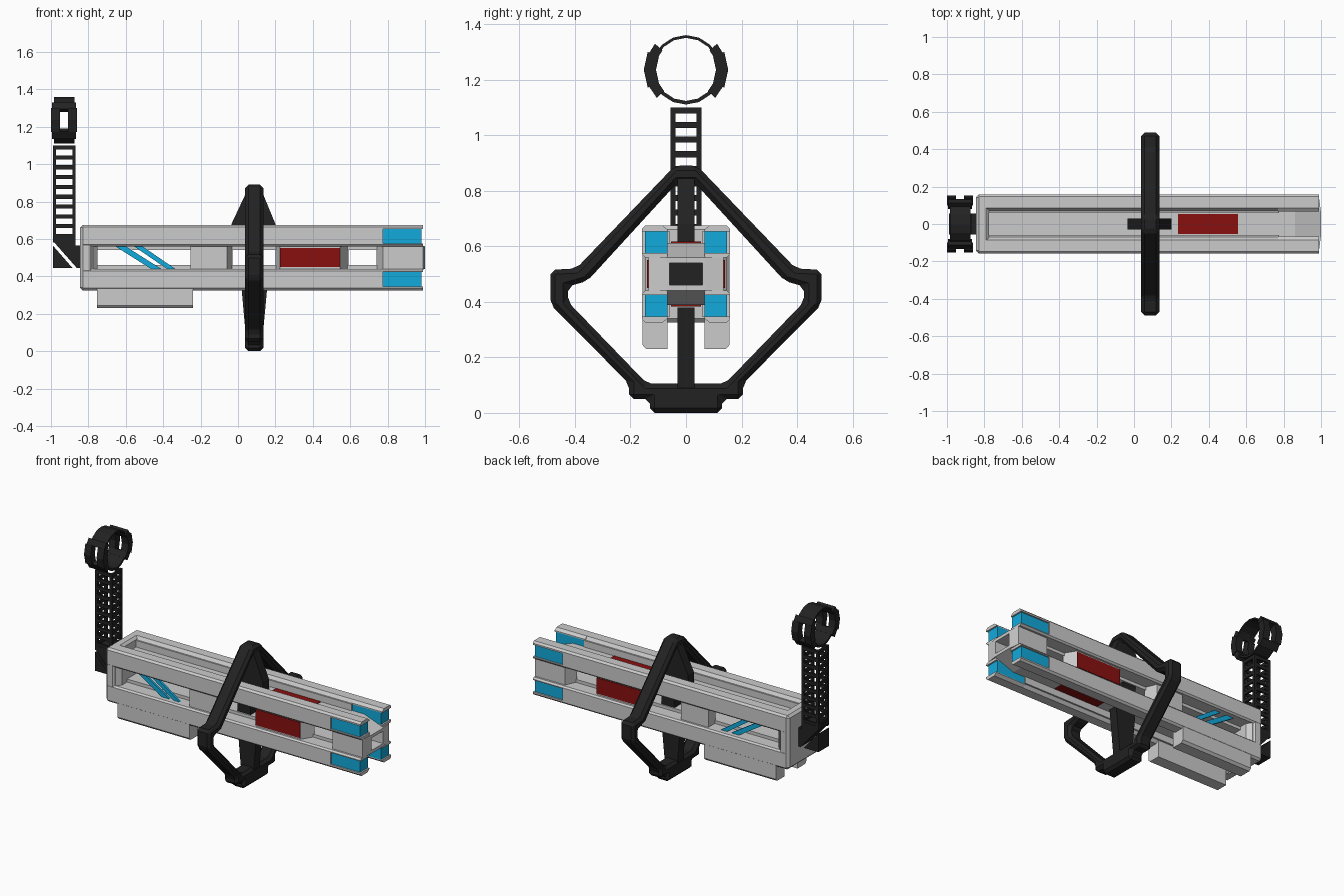
import bpy, bmesh, math

if "Cube" in bpy.data.objects:
    bpy.data.objects.remove(bpy.data.objects["Cube"])


def material(name, rgb):
    m = bpy.data.materials.new(name)
    m.diffuse_color = (*rgb, 1)
    m.use_nodes = True
    m.node_tree.nodes["Principled BSDF"].inputs["Base Color"].default_value = m.diffuse_color
    return m


BLACK = material("black", (0.016, 0.016, 0.016))
BLUE = material("blue", (0.006, 0.40, 0.71))
RED = material("red", (0.25, 0.005, 0.005))


def prism(name, pts, axis, a0, a1, mat=None, bevel=0, mirror=False, open_mid=False):
    """Extrude a 2D profile along an axis; profile is in the other two axes, in order."""
    def place(p, a):
        c = list(p)
        c.insert("xyz".index(axis), a)
        return c
    bm = bmesh.new()
    lo = [bm.verts.new(place(p, a0)) for p in pts]
    hi = [bm.verts.new(place(p, a1)) for p in pts]
    bm.faces.new(lo)
    bm.faces.new(hi[::-1])
    n = len(pts)
    for i in range(n):
        j = (i + 1) % n
        bm.faces.new((lo[i], hi[i], hi[j], lo[j]))
    bmesh.ops.recalc_face_normals(bm, faces=bm.faces)
    if open_mid:
        mid = [f for f in bm.faces if all(abs(v.co.y) < 1e-5 for v in f.verts)]
        bmesh.ops.delete(bm, geom=mid, context='FACES')
    me = bpy.data.meshes.new(name)
    bm.to_mesh(me)
    bm.free()
    ob = bpy.data.objects.new(name, me)
    bpy.context.collection.objects.link(ob)
    if mat:
        me.materials.append(mat)
    if mirror:
        mod = ob.modifiers.new("mirror", 'MIRROR')
        mod.use_axis = (False, True, False)
    if bevel:
        mod = ob.modifiers.new("bevel", 'BEVEL')
        mod.width, mod.segments = bevel, 1
        mod.limit_method = 'ANGLE'
    return ob


def box(name, x0, x1, y0, y1, z0, z1, mat=None, bevel=0, mirror=False):
    return prism(name, [(x0, y0), (x1, y0), (x1, y1), (x0, y1)], 'z', z0, z1, mat, bevel, mirror)


def arc(name, d0, d1, ri, ro, x0, x1, n, mirror=False, cz=1.235):
    """Curved band in the yz plane."""
    ang = [math.radians(d0 + (d1 - d0) * i / n) for i in range(n + 1)]
    pts = [(ro * math.cos(a), cz + ro * math.sin(a)) for a in ang]
    pts += [(ri * math.cos(a), cz + ri * math.sin(a)) for a in reversed(ang)]
    return prism(name, pts, 'x', x0, x1, BLACK, 0, mirror)


# Upper and lower halves of the body are mirror images about z = 0.5
for s, half in ((1, "upper"), (-1, "lower")):
    def Z(d):
        return 0.5 + s * d

    # Long rails
    rail = [(0.06, Z(.06)), (0.148, Z(.06)), (0.158, Z(.07)), (0.158, Z(.163)),
            (0.146, Z(.175)), (0.085, Z(.175)), (0.07, Z(.155)), (0.06, Z(.155))]
    prism(half + "_rail", rail, 'x', -0.83, 0.775, mirror=True)

    # Flanges and blue tips at the rail ends
    prism(half + "_outer_flange",
          [(0.066, Z(.153)), (0.158, Z(.153)), (0.158, Z(.163)), (0.146, Z(.175)),
           (0.085, Z(.175)), (0.066, Z(.16))], 'x', 0.77, 0.99, mirror=True)
    prism(half + "_inner_flange",
          [(0.066, Z(.06)), (0.148, Z(.06)), (0.158, Z(.07)), (0.158, Z(.076)),
           (0.066, Z(.076))], 'x', 0.77, 0.99, mirror=True)
    box(half + "_blue_tip", 0.77, 0.98, 0.066, 0.148,
        min(Z(.07), Z(.158)), max(Z(.07), Z(.158)), BLUE, mirror=True)

    # Core plate with a sloped nose
    prism(half + "_core_plate",
          [(-.78, Z(.04)), (-.78, Z(.112)), (.86, Z(.112)), (1, Z(.06)), (1, Z(.04))],
          'y', -0.068, 0.068)
    box(half + "_red_panel", 0.235, 0.555, -0.054, 0.054,
        min(Z(.105), Z(.117)), max(Z(.105), Z(.117)), RED)

# Rear end plate and window frame
box("rear_plate", -0.845, -0.775, -0.157, 0.157, 0.325, 0.675, bevel=0.015)
prism("rear_window_frame", [(-.78, 0), (-.75, 0), (-.75, .12), (-.775, .148), (-.78, .148)],
      'z', 0.44, 0.56, mirror=True, open_mid=True)

# Side blocks between the rails, with tapered ends
for name, a, b, c, d in (("middle_block", -.255, -.255, -.06, -.03),
                         ("panel_block", .20, .225, .545, .59),
                         ("nose_block", .74, .775, .99, 1.0)):
    prism(name, [(a, .06), (b, .135), (c, .135), (d, .06)], 'z', 0.44, 0.56, mirror=True)
box("side_red_panel", 0.225, 0.545, 0.13, 0.14, 0.449, 0.551, RED, mirror=True)

# Blue slanted bars in the side windows
for x, w, e in ((-.655, .055, .19), (-.555, .045, .175)):
    prism("slanted_bar", [(x, .56), (x + w, .56), (x + w + e, .44), (x + e, .44)],
          'y', 0.105, 0.12, BLUE, mirror=True)

# Twin feet under the rear
prism("foot", [(.066, .34), (.066, .23), (.143, .23), (.157, .245), (.157, .34)],
      'x', -0.755, -0.24, mirror=True)

# Black hoop around the body
hoop = [(0, .89), (.04, .89), (.395, .52), (.488, .515), (.488, .39), (.205, .105),
        (.205, .05), (.13, .05), (.13, 0), (0, 0), (0, .105), (.14, .105), (.425, .40),
        (.425, .455), (.355, .475), (.03, .83), (0, .83)]
prism("hoop", hoop, 'x', 0.038, 0.135, BLACK, 0.017, mirror=True, open_mid=True)
prism("upper_fin", [(-.035, .6), (-.035, .68), (.045, .85), (.13, .85), (.2, .68), (.2, .6)],
      'y', -0.03, 0.03, BLACK)
prism("lower_fin", [(.015, .38), (.16, .38), (.132, .08), (.042, .08)], 'y', -0.03, 0.03, BLACK)
box("hoop_core", 0.04, 0.133, -0.06, 0.06, 0.45, 0.55, BLACK)

# Rear lattice tower
X0, X1, Y, T = -0.99, -0.868, 0.055, 0.018
for x in (X0, X1 - T):
    box("tower_post", x, x + T, Y - T, Y, 0.58, 1.1, BLACK, mirror=True)
for i in range(10):
    z = 0.605 + i * 0.0525
    box("tower_side_rung", X0 + .004, X1 - .004, Y - .014, Y - .002, z, z + .022, BLACK, mirror=True)
    for x in (X0 + .002, X1 - .014):
        box("tower_cross_rung", x, x + .012, -Y + .004, Y - .004, z, z + .022, BLACK)

# Tower base bracket: two wedges with a diagonal gap
prism("lower_bracket", [(X0, .565), (X0, .445), (-.885, .445)], 'y', -Y, Y, BLACK)
prism("upper_bracket", [(X0, .61), (X0, .59), (-.862, .445), (-.835, .445), (-.835, .565),
                        (X1, .565), (X1, .61)], 'y', -Y, Y, BLACK)

# Sight ring: thin band, thicker windowed side pads
arc("ring_top", 24, 156, .115, .125, -.985, -.875, 6)
arc("ring_bottom", 204, 336, .112, .125, -.985, -.875, 6)
for x0, x1 in ((-1.0, -.953), (-.91, -.862)):
    arc("ring_pad_side", -25, 25, .108, .152, x0, x1, 2, mirror=True)
arc("ring_pad_top", 24, 40, .11, .146, -.995, -.867, 1, mirror=True)
arc("ring_pad_bottom", -44, -24, .11, .146, -.995, -.867, 1, mirror=True)
